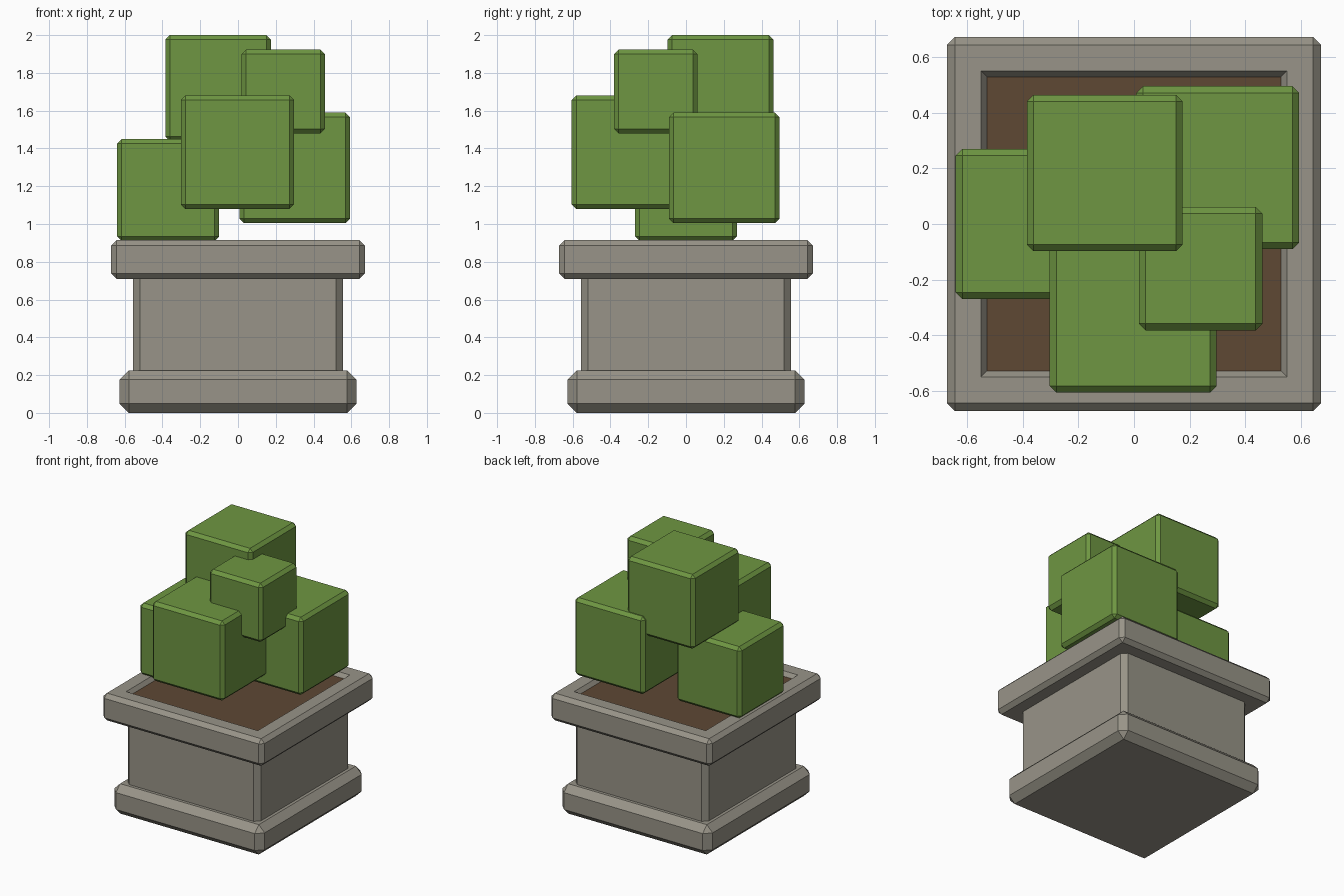
import bpy, bmesh

if "Cube" in bpy.data.objects:
    bpy.data.objects.remove(bpy.data.objects["Cube"])


def material(name, rgb):
    m = bpy.data.materials.new(name)
    m.diffuse_color = (*rgb, 1)
    m.use_nodes = True
    m.node_tree.nodes["Principled BSDF"].inputs["Base Color"].default_value = m.diffuse_color
    return m


STONE = material("stone", (0.314, 0.296, 0.246))
SOIL = material("soil", (0.112, 0.065, 0.034))
LEAF = material("leaf_green", (0.156, 0.305, 0.054))


def chamfered_bmesh(lo, hi, chamfer):
    """Box between two corners with every edge cut by a flat chamfer."""
    bm = bmesh.new()
    bmesh.ops.create_cube(bm, size=1)
    for v in bm.verts:
        v.co = [(lo[i] + hi[i]) / 2 + v.co[i] * (hi[i] - lo[i]) for i in range(3)]
    bmesh.ops.bevel(bm, geom=bm.edges[:], offset=chamfer, offset_type='OFFSET',
                    segments=1, affect='EDGES', clamp_overlap=True)
    bm.normal_update()
    return bm


def finish(name, bm, *mats):
    mesh = bpy.data.meshes.new(name)
    bm.to_mesh(mesh)
    bm.free()
    for m in mats:
        mesh.materials.append(m)
    obj = bpy.data.objects.new(name, mesh)
    bpy.context.collection.objects.link(obj)
    return obj


def square_block(name, half, z0, z1, chamfer):
    bm = chamfered_bmesh((-half, -half, z0), (half, half, z1), chamfer)
    return finish(name, bm, STONE)


# Planter foot and body
square_block("planter_base", 0.627, 0.0, 0.225, 0.049)
square_block("planter_body", 0.555, 0.16, 0.78, 0.036)

# Rim: the top face is inset twice to make a sloped lip around the soil
half, chamfer, lip, bed = 0.672, 0.029, 0.51, 0.48
rim = chamfered_bmesh((-half, -half, 0.71), (half, half, 0.915), chamfer)
top = max(rim.faces, key=lambda f: (round(f.calc_center_median().z, 4), f.calc_area()))
bmesh.ops.inset_region(rim, faces=[top], thickness=half - chamfer - lip, depth=0)
bmesh.ops.inset_region(rim, faces=[top], thickness=lip - bed, depth=0)
for v in top.verts:
    v.co.z -= 0.03
top.material_index = 1
finish("planter_rim_with_soil", rim, STONE, SOIL)

# Foliage cubes: name, lowest corner, edge length
foliage = [
    ("foliage_left", (-0.64, -0.27, 0.91), 0.54),
    ("foliage_front", (-0.303, -0.605, 1.08), 0.60),
    ("foliage_right", (0.008, -0.09, 1.005), 0.585),
    ("foliage_small", (0.018, -0.382, 1.48), 0.443),
    ("foliage_top", (-0.385, -0.097, 1.44), 0.56),
]
for name, lo, size in foliage:
    hi = [c + size for c in lo]
    finish(name, chamfered_bmesh(lo, hi, 0.024), LEAF)
